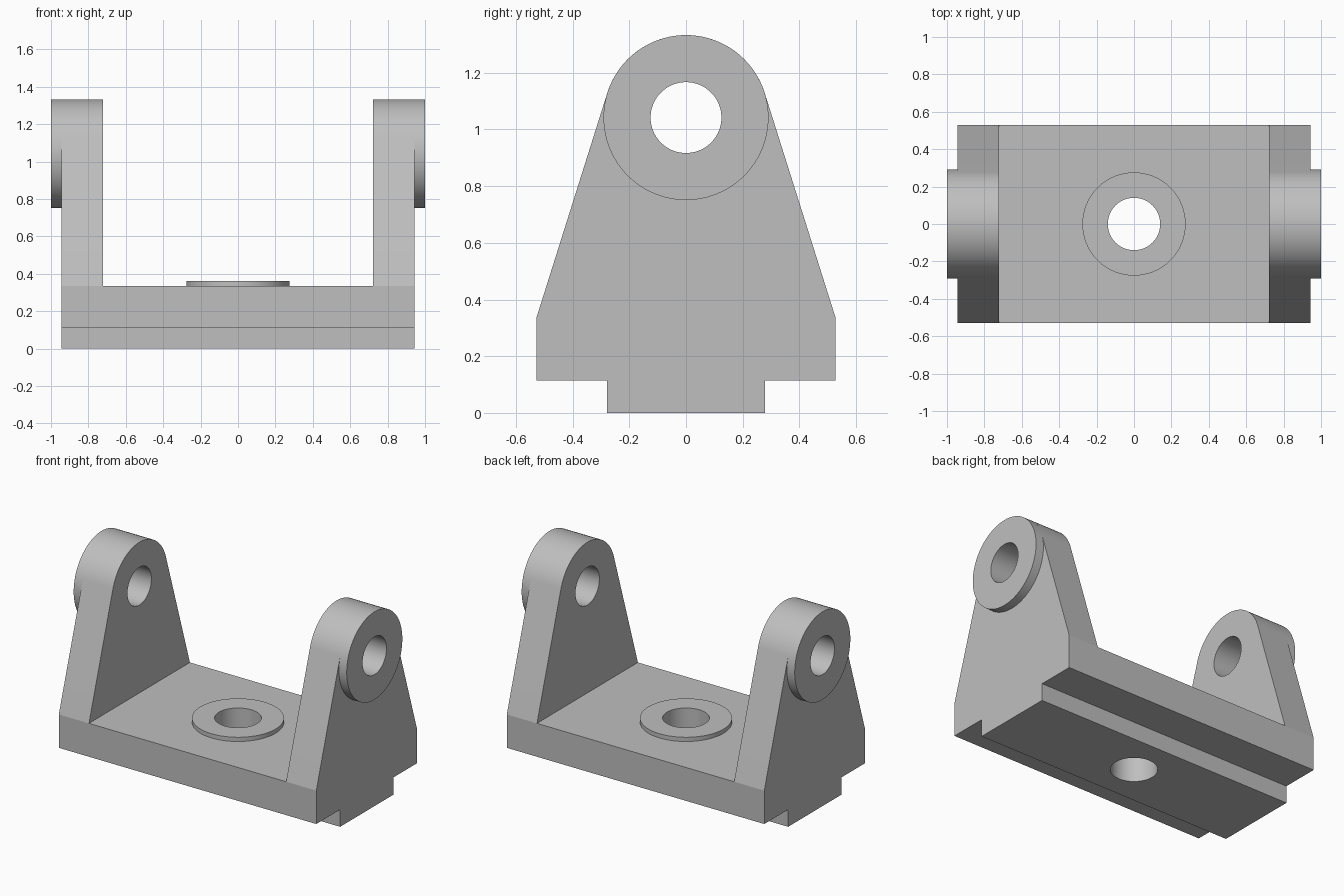
import bpy, bmesh
from math import pi, sin, cos, atan2, acos, hypot, radians
from mathutils import Matrix

if "Cube" in bpy.data.objects:
    bpy.data.objects.remove(bpy.data.objects["Cube"])

SEGS = 96
HALF_W, INNER_W, FULL_W = 0.943, 0.722, 1.0      # half widths along x
DEPTH, FLOOR = 0.528, 0.335                      # base half depth and top
KEY_DEPTH, KEY_Z = 0.278, 0.114                  # locating key below the base
PIVOT_Z, EYE_R, BORE_R = 1.042, 0.291, 0.125     # arm eye
PAD_R, PAD_HOLE, PAD_TOP = 0.276, 0.14, 0.363    # raised ring on the floor

grey = bpy.data.materials.new("plain grey")
grey.use_nodes = True
colour = (0.52, 0.52, 0.52, 1)
grey.diffuse_color = colour
grey.node_tree.nodes["Principled BSDF"].inputs["Base Color"].default_value = colour


def make_object(name, bm):
    bmesh.ops.recalc_face_normals(bm, faces=bm.faces)
    mesh = bpy.data.meshes.new(name)
    bm.to_mesh(mesh)
    bm.free()
    mesh.materials.append(grey)
    obj = bpy.data.objects.new(name, mesh)
    bpy.context.collection.objects.link(obj)
    return obj


def smooth(obj):
    bpy.ops.object.select_all(action="DESELECT")
    obj.select_set(True)
    bpy.context.view_layer.objects.active = obj
    bpy.ops.object.shade_smooth_by_angle(angle=radians(10))


def cylinder(name, radius, length, matrix):
    bm = bmesh.new()
    bmesh.ops.create_cone(bm, cap_ends=True, segments=SEGS, radius1=radius,
                          radius2=radius, depth=length, matrix=matrix)
    return make_object(name, bm)


def collar(name, outer, inner, height, matrix):
    """Flat ring rising along local z, open where it meets the body."""
    bm = bmesh.new()
    loops = []
    for r, z in ((outer, 0), (outer, height), (inner, height), (inner, 0)):
        loops.append([bm.verts.new((r * cos(2 * pi * i / SEGS),
                                    r * sin(2 * pi * i / SEGS), z))
                      for i in range(SEGS)])
    for a, b in zip(loops, loops[1:]):
        for i in range(SEGS):
            j = (i + 1) % SEGS
            bm.faces.new((a[i], a[j], b[j], b[i]))
    bm.transform(matrix)
    smooth(make_object(name, bm))


def cut(body, cutter):
    mod = body.modifiers.new("cut", "BOOLEAN")
    mod.operation = "DIFFERENCE"
    mod.solver = "EXACT"
    mod.object = cutter
    bpy.context.view_layer.objects.active = body
    bpy.ops.object.modifier_apply(modifier=mod.name)
    bpy.data.objects.remove(cutter)


# Side profile: key, base, tapered sides tangent to the round eye
drop = FLOOR - PIVOT_Z
tangent = atan2(drop, DEPTH) + acos(EYE_R / hypot(drop, DEPTH))
right = [(KEY_DEPTH, 0), (KEY_DEPTH, KEY_Z), (DEPTH, KEY_Z), (DEPTH, FLOOR)]
arc = [tangent + (pi - 2 * tangent) * i / 48 for i in range(49)]
profile = right + [(EYE_R * cos(a), PIVOT_Z + EYE_R * sin(a)) for a in arc]
profile += [(-y, z) for y, z in reversed(right)]

bm = bmesh.new()
face = bm.faces.new([bm.verts.new((-HALF_W, y, z)) for y, z in profile])
side = bmesh.ops.extrude_face_region(bm, geom=[face])["geom"]
bmesh.ops.translate(bm, vec=(2 * HALF_W, 0, 0),
                    verts=[v for v in side if isinstance(v, bmesh.types.BMVert)])
bracket = make_object("bracket_body", bm)

# Open space between the arms
bm = bmesh.new()
bmesh.ops.create_cube(bm, size=2, matrix=Matrix.Translation((0, 0, FLOOR + 1))
                      @ Matrix.Diagonal((INNER_W, 1, 1, 1)))
cut(bracket, make_object("gap_cutter", bm))

# Pivot bore through both arms and bolt hole through the base
across = Matrix.Rotation(pi / 2, 4, "Y")
cut(bracket, cylinder("bore_cutter", BORE_R, 3, Matrix.Translation((0, 0, PIVOT_Z)) @ across))
cut(bracket, cylinder("bolt_cutter", PAD_HOLE, 1, Matrix.Identity(4)))
smooth(bracket)

# Outer bosses on the arms and raised pad on the floor
for label, s in (("left", 1), ("right", -1)):
    place = Matrix.Translation((s * HALF_W, 0, PIVOT_Z)) @ Matrix.Rotation(s * pi / 2, 4, "Y")
    collar(label + "_boss", EYE_R, BORE_R, FULL_W - HALF_W, place)
collar("floor_pad", PAD_R, PAD_HOLE, PAD_TOP - FLOOR, Matrix.Translation((0, 0, FLOOR)))
